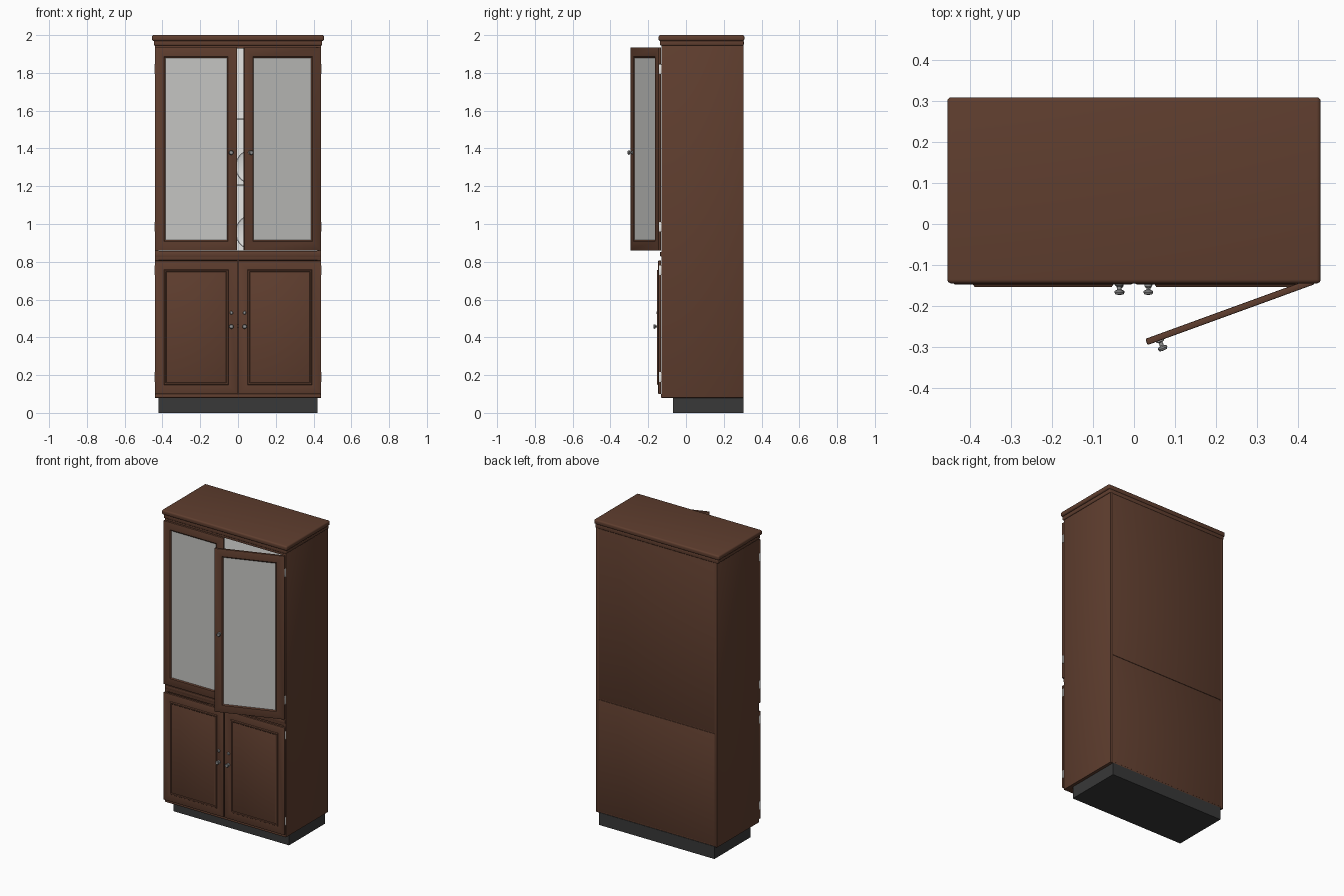
import bpy, bmesh, math
from mathutils import Matrix, Vector

if "Cube" in bpy.data.objects:
    bpy.data.objects.remove(bpy.data.objects["Cube"])


def material(name, r, g, b):
    m = bpy.data.materials.new(name)
    m.diffuse_color = (r, g, b, 1)
    m.use_nodes = True
    m.node_tree.nodes["Principled BSDF"].inputs["Base Color"].default_value = m.diffuse_color
    return m


WOOD = material("brown_wood", 0.115, 0.048, 0.028)
BLACK = material("dark_plinth", 0.04, 0.04, 0.04)
GLASS = material("grey_glass", 0.56, 0.56, 0.54)
PALE = material("pale_lining", 0.8, 0.8, 0.78)
STEEL = material("steel", 0.3, 0.3, 0.3)
I = Matrix.Identity(4)


def finish(name, bm, mats, M=I):
    bmesh.ops.transform(bm, matrix=M, verts=bm.verts)
    me = bpy.data.meshes.new(name)
    bm.to_mesh(me)
    bm.free()
    ob = bpy.data.objects.new(name, me)
    for m in mats:
        me.materials.append(m)
    bpy.context.collection.objects.link(ob)
    bpy.ops.object.select_all(action='DESELECT')
    ob.select_set(True)
    bpy.context.view_layer.objects.active = ob
    bpy.ops.object.shade_smooth_by_angle(angle=math.radians(35))
    return ob


def box_mesh(x, y, z, bevel=0.0, seg=2):
    bm = bmesh.new()
    size = [x[1] - x[0], y[1] - y[0], z[1] - z[0]]
    mid = Vector((sum(x) / 2, sum(y) / 2, sum(z) / 2))
    bmesh.ops.create_cube(bm, size=1, matrix=Matrix.Translation(mid) @ Matrix.Diagonal((*size, 1)))
    if bevel:
        bmesh.ops.bevel(bm, geom=bm.edges[:], offset=bevel, segments=seg, profile=0.5, affect='EDGES')
    return bm


def box(name, x, y, z, mat=WOOD, bevel=0.0, seg=2):
    return finish(name, box_mesh(x, y, z, bevel, seg), [mat])


def big_face(bm, sign):
    bm.normal_update()
    return max((f for f in bm.faces if f.normal.y * sign > 0.9), key=lambda f: f.calc_area())


def inset(bm, f, width, depth=0.0):
    bmesh.ops.inset_region(bm, faces=[f], thickness=width, depth=depth, use_even_offset=True)
    bm.normal_update()


def glass_door(name, x, y, z, M=I):
    bm = box_mesh(x, y, z, 0.003)
    for sign in (-1, 1):
        f = big_face(bm, sign)
        inset(bm, f, 0.045)
        inset(bm, f, 0.007, -0.005)
        f.material_index = 1
    finish(name, bm, [WOOD, GLASS], M)


def panel_door(name, x, y, z):
    bm = box_mesh(x, y, z, 0.003)
    f = big_face(bm, -1)
    inset(bm, f, 0.044)
    inset(bm, f, 0.004, 0.006)    # raised moulding
    inset(bm, f, 0.006, 0.0)
    inset(bm, f, 0.004, -0.004)   # groove around the field
    inset(bm, f, 0.004, 0.002)
    finish(name, bm, [WOOD])


def lathe(name, profile, mat, M, steps=24):
    # profile of (radius, distance towards the front)
    bm = bmesh.new()
    vs = [bm.verts.new((r, -d, 0)) for r, d in profile]
    es = [bm.edges.new(p) for p in zip(vs, vs[1:])]
    bmesh.ops.spin(bm, geom=vs + es, cent=(0, 0, 0), axis=(0, 1, 0),
                   angle=math.tau, steps=steps)
    bmesh.ops.remove_doubles(bm, verts=bm.verts, dist=1e-5)
    bmesh.ops.recalc_face_normals(bm, faces=bm.faces)
    finish(name, bm, [mat], M)


KNOB = [(0, -0.001), (0.010, -0.001), (0.010, 0.003), (0.005, 0.005), (0.005, 0.013),
        (0.011, 0.016), (0.012, 0.020), (0.009, 0.025), (0, 0.026)]
LOCK = [(0, -0.001), (0.009, -0.001), (0.009, 0.005), (0.006, 0.009), (0, 0.010)]
PLATE = [(0, 0), (0.055, 0.0), (0.09, 0.012), (0.09, 0.016), (0.055, 0.005), (0, 0.005)]
RIM = [(0.088, 0.012), (0.094, 0.012), (0.094, 0.018), (0.088, 0.018), (0.088, 0.012)]

FRONT, BACK = -0.131, 0.305
DOOR_Y = (-0.147, -0.132)

# plinth and carcass
box("plinth", (-0.42, 0.42), (-0.07, BACK), (0, 0.082), BLACK)
for s, side in ((-1, "left"), (1, "right")):
    xs = sorted((s * 0.44, s * 0.42))
    box(side + "_side_panel", xs, (FRONT, BACK), (0.08, 1.95), WOOD, 0.002)
    xs = sorted((s * 0.421, s * 0.417))
    box(side + "_lining", xs, (FRONT + 0.004, 0.29), (0.858, 1.93), PALE)
box("bottom_board", (-0.438, 0.438), (FRONT - 0.002, BACK - 0.002), (0.08, 0.1), WOOD, 0.004)
box("middle_board", (-0.438, 0.438), (FRONT, BACK - 0.004), (0.808, 0.858), WOOD, 0.002)
box("middle_moulding", (-0.438, 0.438), (FRONT - 0.006, FRONT + 0.005), (0.828, 0.852), WOOD, 0.003)
box("upper_board", (-0.438, 0.438), (FRONT, BACK - 0.002), (1.93, 1.95), WOOD)
box("lower_back", (-0.421, 0.421), (0.29, BACK - 0.001), (0.09, 0.822), WOOD, 0.002)
box("upper_back", (-0.421, 0.421), (0.29, BACK - 0.001), (0.83, 1.945), WOOD, 0.002)
box("back_lining", (-0.42, 0.42), (0.284, 0.291), (0.858, 1.93), PALE)
box("upper_floor_lining", (-0.418, 0.418), (FRONT + 0.01, 0.285), (0.857, 0.861), PALE)

# cornice and top slab
box("cornice", (-0.446, 0.446), (-0.138, BACK + 0.001), (1.945, 1.972), WOOD, 0.006, 3)
box("top_slab", (-0.455, 0.455), (-0.145, 0.309), (1.969, 2.0), WOOD, 0.010, 4)

# shelves and plates inside the display part
for i, z in enumerate((1.2, 1.55)):
    box("glass_shelf_%d" % i, (-0.417, 0.417), (-0.08, 0.284), (z, z + 0.008), GLASS)
box("lower_shelf", (-0.42, 0.42), (-0.08, 0.29), (0.45, 0.468), WOOD)
for i, (x, z) in enumerate(((0.08, 1.303), (-0.2, 1.303), (0.08, 0.956), (-0.2, 0.956))):
    M = Matrix.Translation((x, 0.22, z))
    lathe("plate_%d" % i, PLATE, PALE, M, 40)
    lathe("plate_rim_%d" % i, RIM, STEEL, M, 40)

# upper doors: left closed, right swung open on its outer edge
OPEN = Matrix.Translation((0.44, DOOR_Y[0], 0)) @ Matrix.Rotation(math.radians(20), 4, 'Z')
glass_door("left_glass_door", (-0.44, -0.004), DOOR_Y, (0.86, 1.934))
glass_door("right_glass_door", (-0.433, 0), (0, 0.016), (0.86, 1.934), OPEN)
lathe("left_upper_knob", KNOB, STEEL, Matrix.Translation((-0.036, DOOR_Y[0], 1.378)))
lathe("right_upper_knob", KNOB, STEEL, OPEN @ Matrix.Translation((-0.401, 0, 1.378)))

# lower doors with knobs, locks and all hinges
for s, side in ((-1, "left"), (1, "right")):
    panel_door(side + "_lower_door", sorted((s * 0.44, s * 0.003)), DOOR_Y, (0.1, 0.806))
    lathe(side + "_lower_knob", KNOB, STEEL, Matrix.Translation((s * 0.035, DOOR_Y[0], 0.457)))
    lathe(side + "_lock", LOCK, STEEL, Matrix.Translation((s * 0.035, DOOR_Y[0], 0.53)))
    for i, z in enumerate((0.19, 0.755, 0.985, 1.82)):
        box("%s_hinge_%d" % (side, i), sorted((s * 0.425, s * 0.4415)),
            (-0.142, -0.130), (z - 0.026, z + 0.026), PALE, 0.001)
